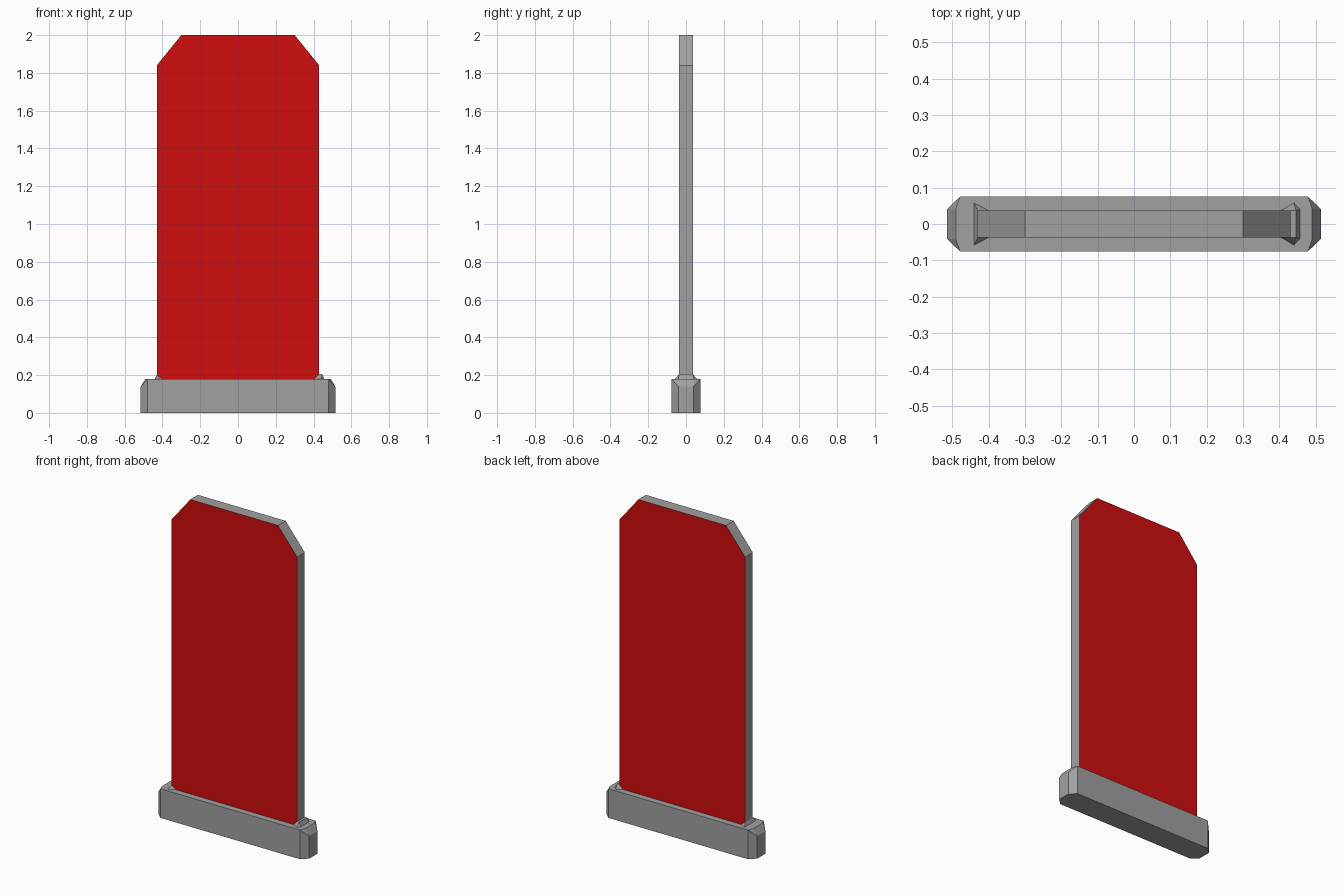
import bpy, bmesh

cube = bpy.data.objects.get("Cube")
if cube:
    bpy.data.objects.remove(cube, do_unlink=True)


def material(name, color):
    m = bpy.data.materials.new(name)
    m.use_nodes = True
    m.diffuse_color = color
    m.node_tree.nodes["Principled BSDF"].inputs["Base Color"].default_value = color
    return m


grey = material("grey metal", (0.355, 0.355, 0.355, 1))
red = material("red paint", (0.64, 0.004, 0.004, 1))


def finish(name, bm, mats):
    bmesh.ops.recalc_face_normals(bm, faces=bm.faces[:])
    mesh = bpy.data.meshes.new(name)
    bm.to_mesh(mesh)
    bm.free()
    for m in mats:
        mesh.materials.append(m)
    obj = bpy.data.objects.new(name, mesh)
    bpy.context.collection.objects.link(obj)
    return obj


def hull(name, points):
    """Convex solid from points, each mirrored front to back."""
    bm = bmesh.new()
    for x, y, z in points:
        for s in (-1, 1):
            bm.verts.new((x, s * y, z))
    bmesh.ops.convex_hull(bm, input=bm.verts[:])
    bmesh.ops.dissolve_limit(bm, angle_limit=0.01, verts=bm.verts[:], edges=bm.edges[:])
    return finish(name, bm, [grey])


# Upright panel with cut upper corners, painted on its two broad faces
base_top = 0.18
half_thick = 0.037
half_outline = [(0.43, base_top), (0.43, 1.84), (0.30, 2.0)]
outline = half_outline + [(-x, z) for x, z in reversed(half_outline)]
bm = bmesh.new()
face = bm.faces.new([bm.verts.new((x, -half_thick, z)) for x, z in outline])
extruded = bmesh.ops.extrude_face_region(bm, geom=[face])["geom"]
for v in extruded:
    if isinstance(v, bmesh.types.BMVert):
        v.co.y = half_thick
bm.normal_update()
for f in bm.faces:
    f.material_index = 1 if abs(f.normal.y) > 0.9 else 0
finish("panel", bm, [grey, red])

# Base bar with cut corners and sloped upper ends
end = [(0.478, 0.076, 0), (0.515, 0.04, 0), (0.515, 0.04, 0.14),
       (0.478, 0.076, base_top), (0.49, 0.043, base_top)]
hull("base", end + [(-x, y, z) for x, y, z in end])

# Small flared feet gripping the lower corners of the panel
hull("left_foot", [(0.405, half_thick, base_top), (0.44, 0.058, base_top),
                   (0.457, 0.04, base_top), (0.43, half_thick, 0.205),
                   (0.445, half_thick, 0.205)])
hull("right_foot", [(-0.40, half_thick, base_top), (-0.44, 0.058, base_top),
                    (-0.43, half_thick, 0.2)])
